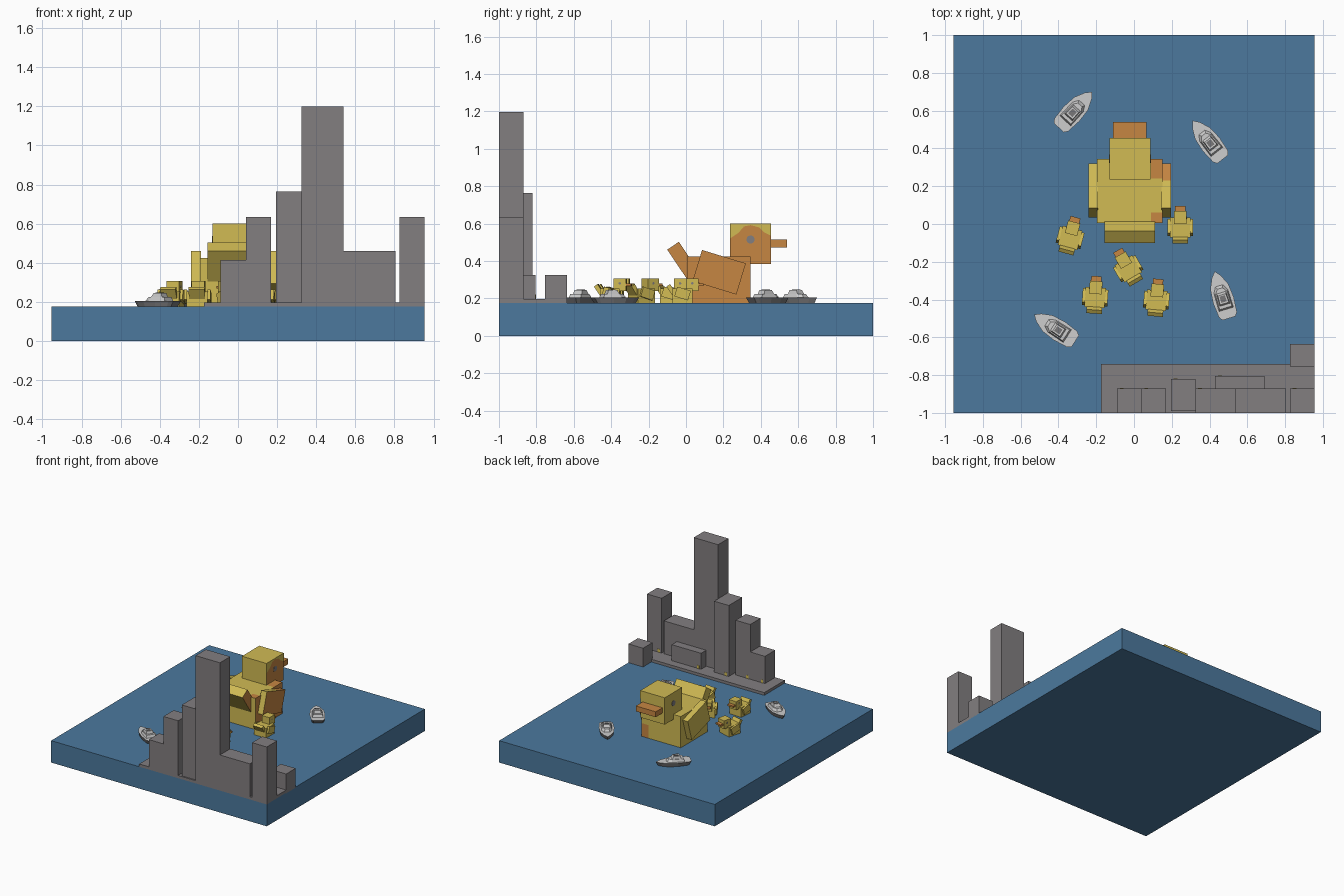
import bpy, bmesh, math
from mathutils import Matrix, Vector

if "Cube" in bpy.data.objects:
    bpy.data.objects.remove(bpy.data.objects["Cube"])


def mat(name, r, g, b):
    m = bpy.data.materials.new(name)
    lin = [(c / 255 / 12.92) if c < 11 else ((c / 255 + 0.055) / 1.055) ** 2.4 for c in (r, g, b)]
    m.diffuse_color = (*lin, 1)
    m.use_nodes = True
    m.node_tree.nodes["Principled BSDF"].inputs["Base Color"].default_value = m.diffuse_color
    return m


WATER = mat("water blue", 76, 121, 158)
YELLOW = mat("duck yellow", 209, 187, 84)
ORANGE = mat("duck orange", 198, 134, 66)
STONE = mat("building grey", 130, 126, 128)
WHITE = mat("boat light grey", 205, 205, 205)
DARK = mat("hull grey", 120, 119, 120)
ID = Matrix.Identity(4)


def finish(bm, name, mats, M=ID, rule=None):
    """Turn a bmesh into an object; rule(face) gives the material slot."""
    bmesh.ops.recalc_face_normals(bm, faces=bm.faces)
    bm.normal_update()
    if rule:
        for f in bm.faces:
            f.material_index = int(rule(f))
    bm.transform(M)
    me = bpy.data.meshes.new(name)
    bm.to_mesh(me)
    bm.free()
    for m in mats:
        me.materials.append(m)
    ob = bpy.data.objects.new(name, me)
    bpy.context.collection.objects.link(ob)
    return ob


def box(name, x0, x1, y0, y1, z0, z1, mats, M=ID, tilt=0, cuts=(), rule=None):
    """Box from its limits, tilted about x through its centre, cut at planes."""
    bm = bmesh.new()
    bmesh.ops.create_cube(bm, size=1)
    bm.transform(Matrix.Translation(((x0 + x1) / 2, (y0 + y1) / 2, (z0 + z1) / 2))
                 @ Matrix.Rotation(math.radians(tilt), 4, 'X')
                 @ Matrix.Diagonal((x1 - x0, y1 - y0, z1 - z0, 1)))
    for axis, v in cuts:
        n = Vector((0, 0, 0))
        n[axis] = 1
        bmesh.ops.bisect_plane(bm, geom=bm.verts[:] + bm.edges[:] + bm.faces[:],
                               plane_co=n * v, plane_no=n)
    return finish(bm, name, mats, M, rule)


def loft(name, low, high, z0, z1, mats, M=ID, rule=None):
    """Solid between two outlines with the same number of points."""
    bm = bmesh.new()
    a = [bm.verts.new((x, y, z0)) for x, y in low]
    b = [bm.verts.new((x, y, z1)) for x, y in high]
    bm.faces.new(a)
    bm.faces.new(b)
    n = len(a)
    for i in range(n):
        bm.faces.new((a[i], a[(i + 1) % n], b[(i + 1) % n], b[i]))
    return finish(bm, name, mats, M, rule)


def side_plate(name, pts, x, material, M):
    """Thin plate in the y-z plane centred on x."""
    toyz = Matrix(((0, 0, 1, x), (1, 0, 0, 0), (0, 1, 0, 0), (0, 0, 0, 1)))
    return loft(name, pts, pts, -0.003, 0.003, [material], M @ toyz)


def duck(name, cx, cy, rot, s, painted=False):
    M = (Matrix.Translation((cx, cy, 0.175)) @ Matrix.Rotation(math.radians(rot), 4, 'Z')
         @ Matrix.Scale(s, 4) @ Matrix.Translation((0.022, -0.22, -0.175)))
    c = [YELLOW, ORANGE]

    def body_rule(f):
        p, n = f.calc_center_median(), f.normal
        if not painted:
            return False
        patch = (n.z > 0.5 and (p.y > 0.24 or p.y < 0.06)) or (n.y > 0.5 and p.z < 0.28)
        return n.x > 0.5 or (p.x > 0.09 and patch)

    def side_rule(f):
        return painted and f.normal.x > 0.5

    def wing_rule(f):
        p = f.calc_center_median()
        return painted and (f.normal.x > 0.5 or (f.normal.z > 0.5 and p.y > 0.23))

    cuts = [(0, 0.09), (1, 0.24), (1, 0.06), (2, 0.28)] if painted else []
    box(name + "_body", -0.195, 0.151, 0.005, 0.345, 0.175, 0.425, c, M, 0, cuts, body_rule)
    box(name + "_head", -0.13, 0.086, 0.235, 0.455, 0.385, 0.6, c, M, 0, (), side_rule)
    box(name + "_beak", -0.11, 0.066, 0.45, 0.54, 0.472, 0.515, [ORANGE], M)
    box(name + "_tail", -0.155, 0.111, -0.037, 0.038, 0.253, 0.503, c, M, 34, (), side_rule) 
    box(name + "_left_wing", -0.24, -0.19, 0.055, 0.3, 0.253, 0.427, c, M, -17)
    box(name + "_right_wing", 0.146, 0.196, 0.055, 0.3, 0.253, 0.427, c, M, -17,
        [(1, 0.23)] if painted else (), wing_rule)
    # head side: yellow upper corners around the orange dome
    if painted:
        for corner, pts in (("back", [(0.235, 0.52), (0.28, 0.55), (0.31, 0.585), (0.345, 0.592), (0.345, 0.6), (0.235, 0.6)]),
                            ("front", [(0.455, 0.535), (0.42, 0.552), (0.39, 0.58), (0.345, 0.592), (0.345, 0.6), (0.455, 0.6)])):
            side_plate(f"{name}_{corner}_head_patch", pts, 0.0845, YELLOW, M)
    eye = [(0.345 + 0.022 * math.cos(i * math.pi / 6), 0.515 + 0.022 * math.sin(i * math.pi / 6))
           for i in range(12)]
    for side, x in (("left", -0.13), ("right", 0.086)):
        side_plate(f"{name}_{side}_eye", eye, x, STONE, M)


def boat(name, cx, cy, rot):
    M = Matrix.Translation((cx, cy, 0.175)) @ Matrix.Rotation(math.radians(rot), 4, 'Z')

    def ring(half, k=1.0):
        return [(x * k, y * k) for x, y in half] + [(-x * k, y * k) for x, y in reversed(half) if x]

    hull = [(0, 0.13), (0.025, 0.1), (0.05, 0.045), (0.057, -0.03), (0.05, -0.11), (0.036, -0.13)]
    cabin = [(0.02, 0.05), (0.038, 0.02), (0.04, -0.08)]
    top = [(0.014, 0.035), (0.032, 0.01), (0.034, -0.072)]
    loft(name + "_hull", ring(hull, 0.86), ring(hull), 0, 0.03, [DARK, WHITE], M,
         lambda f: f.normal.z > 0.9)
    loft(name + "_cabin", ring(cabin), ring(top), 0.03, 0.05, [WHITE], M)
    loft(name + "_wheelhouse", ring([(0.026, 0.012), (0.028, -0.055)]),
         ring([(0.022, 0.0), (0.024, -0.048)]), 0.05, 0.07, [WHITE], M)
    box(name + "_roof_hatch", -0.015, 0.015, -0.04, -0.006, 0.068, 0.073, [DARK], M)


# water block
box("water", -0.955, 0.955, -1, 1, 0, 0.175, [WATER])

# city: quay and towers (x0, x1, y0, y1, top)
box("quay", -0.175, 0.955, -1, -0.74, 0.17, 0.197, [STONE])
TOWERS = [(-0.09, 0.04, -1, -0.87, 0.415), (0.04, 0.17, -1, -0.87, 0.635),
          (0.195, 0.325, -0.99, -0.82, 0.765), (0.325, 0.54, -1, -0.87, 1.198),
          (0.54, 0.805, -1, -0.87, 0.46), (0.825, 0.955, -1, -0.87, 0.635),
          (0.43, 0.69, -0.87, -0.805, 0.325), (0.825, 0.955, -0.755, -0.635, 0.325)]
for i, (x0, x1, y0, y1, top) in enumerate(TOWERS):
    box(f"tower_{i + 1}", x0, x1, y0, y1, 0.17, top, [STONE])
    # small lit doorways facing the water
    if i < 7:
        box(f"tower_{i + 1}_doorway", x0 + 0.015, x0 + 0.035, y1 - 0.002, y1 + 0.002,
            0.197, 0.222, [YELLOW])

# ducks
duck("large_duck", -0.022, 0.22, 0, 1, True)
for i, (x, y, r) in enumerate([(-0.335, -0.06, -15), (0.245, -0.005, 0), (-0.037, -0.225, 30),
                               (-0.205, -0.375, -4), (0.12, -0.39, -5)]):
    duck(f"duckling_{i + 1}", x, y, r, 0.31)

# boats
for i, (x, y, r) in enumerate([(-0.31, 0.605, -43), (0.39, 0.445, 38),
                               (0.465, -0.375, 17), (-0.42, -0.55, 57)]):
    boat(f"boat_{i + 1}", x, y, r)
